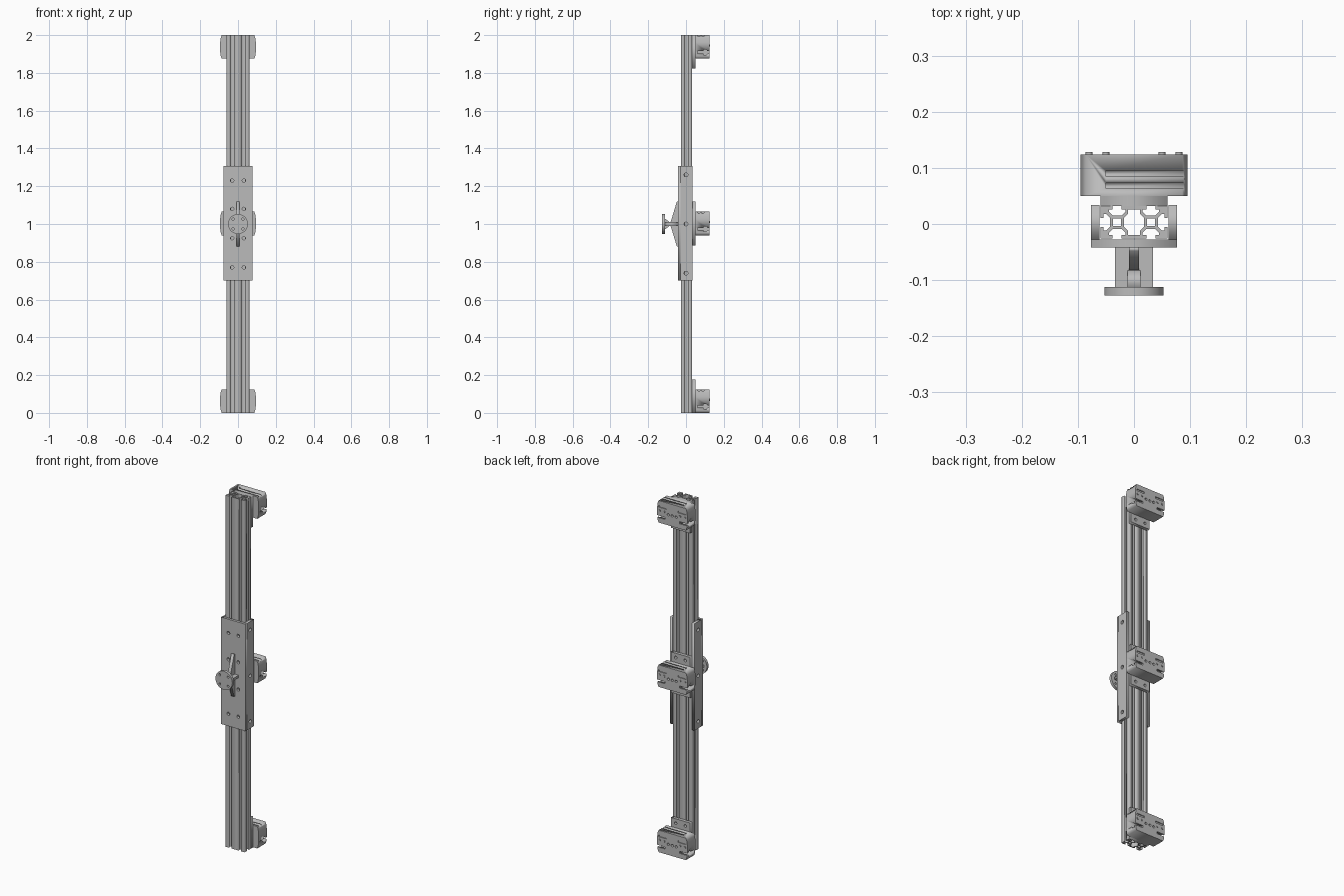
import bpy, bmesh
from math import sin, cos, pi
from mathutils import Matrix

cube = bpy.data.objects.get("Cube")
if cube:
    bpy.data.objects.remove(cube, do_unlink=True)

grey = bpy.data.materials.new("brushed grey")
grey.use_nodes = True
GREY = (0.5, 0.5, 0.5, 1)
grey.diffuse_color = GREY
grey.node_tree.nodes["Principled BSDF"].inputs["Base Color"].default_value = GREY

# Columns give the directions of the section's u, v and the extrusion
AXES = {
    "X": Matrix(((0, 0, 1), (1, 0, 0), (0, 1, 0))),   # u=y v=z
    "Y": Matrix(((0, 1, 0), (0, 0, 1), (1, 0, 0))),   # u=z v=x
    "Z": Matrix.Identity(3),                          # u=x v=y
}


def circle(u, v, r, n=16):
    return [(u + r * cos(2 * pi * i / n), v + r * sin(2 * pi * i / n)) for i in range(n)]


def rect(u0, u1, v0, v1):
    return [(u0, v0), (u1, v0), (u1, v1), (u0, v1)]


def prism(name, axis, lo, hi, *loops):
    """Extrude an outline, with any inner loops as holes, along an axis."""
    cu = bpy.data.curves.new(name, "CURVE")
    cu.dimensions = "2D"
    cu.fill_mode = "BOTH"
    cu.extrude = (hi - lo) / 2
    for loop in loops:
        sp = cu.splines.new("POLY")
        sp.points.add(len(loop) - 1)
        for p, (u, v) in zip(sp.points, loop):
            p.co = (u, v, 0, 1)
        sp.use_cyclic_u = True
    tmp = bpy.data.objects.new(name + "_section", cu)
    bpy.context.collection.objects.link(tmp)
    dg = bpy.context.evaluated_depsgraph_get()
    me = bpy.data.meshes.new_from_object(tmp.evaluated_get(dg))
    bpy.data.objects.remove(tmp, do_unlink=True)
    me.transform(Matrix.Translation((0, 0, (lo + hi) / 2)))
    me.transform(AXES[axis].to_4x4())
    bm = bmesh.new()
    bm.from_mesh(me)
    bmesh.ops.remove_doubles(bm, verts=bm.verts, dist=1e-5)
    bmesh.ops.recalc_face_normals(bm, faces=bm.faces)
    bm.to_mesh(me)
    bm.free()
    me.materials.clear()
    me.materials.append(grey)
    me.name = name
    ob = bpy.data.objects.new(name, me)
    bpy.context.collection.objects.link(ob)
    return ob


def cut(ob, cutters):
    """Subtract the cutters and remove them."""
    for c in cutters:
        m = ob.modifiers.new("cut", "BOOLEAN")
        m.operation, m.solver, m.object = "DIFFERENCE", "EXACT", c
    dg = bpy.context.evaluated_depsgraph_get()
    me = bpy.data.meshes.new_from_object(ob.evaluated_get(dg))
    ob.modifiers.clear()
    ob.data = me
    for c in cutters:
        bpy.data.objects.remove(c, do_unlink=True)


# Slotted double rail: walk around the section, inserting a T-slot per mouth
HX, HY, CY = 0.06, 0.029, 0.003
SLOT = [(-0.008, 0), (-0.008, 0.006), (-0.015, 0.006), (-0.015, 0.010), (-0.008, 0.017)]
SLOT += [(-s, d) for s, d in reversed(SLOT)]


def side(start, along, inward, mouths):
    pts = [start]
    for m in mouths:
        pts += [(start[0] + along[0] * (m + s) + inward[0] * d,
                 start[1] + along[1] * (m + s) + inward[1] * d) for s, d in SLOT]
    return pts


pair = (HX / 2, HX * 1.5)
outline = (side((-HX, CY - HY), (1, 0), (0, 1), pair)
           + side((HX, CY - HY), (0, 1), (-1, 0), (HY,))
           + side((HX, CY + HY), (-1, 0), (0, -1), pair)
           + side((-HX, CY + HY), (0, -1), (1, 0), (HY,)))
quarter = [(0.018, 0.008), (0.011, 0.015), (0.011, 0.023)]
half = quarter + [(-x, y) for x, y in reversed(quarter)]
void = [(x, CY + y) for x, y in half + [(-x, -y) for x, y in half]]
cores = [rect(x - 0.007, x + 0.007, CY - 0.007, CY + 0.007) for x in (-HX / 2, HX / 2)]
prism("rail", "Z", 0, 2, outline, void, *cores)

# Sliding carriage: drilled front plate and two side flanges
Z0, Z1 = 0.7, 1.308
holes = [circle(z, x, 0.009) for z in (0.77, 0.925, 1.08, 1.23) for x in (-0.031, 0.031)]
prism("carriage_plate", "Y", -0.042, -0.028, rect(Z0, Z1, -0.077, 0.077), *holes)
for label, s in (("left", 1), ("right", -1)):
    a, b = sorted((s * 0.0615, s * 0.077))
    prism(label + "_carriage_flange", "X", a, b, rect(-0.028, 0.034, Z0, Z1),
          *[circle(0, z, 0.010) for z in (0.74, 1.0, 1.26)])

# Handle: stem, vertical rib, gusset and drilled disc
prism("handle_stem", "Z", 0.993, 1.007,
      [(-0.034, -0.042), (0.034, -0.042), (0.034, -0.113), (-0.034, -0.113)])
prism("handle_rib", "X", -0.009, 0.009,
      [(-0.042, 0.88), (-0.042, 1.12), (-0.048, 1.12), (-0.082, 1.008),
       (-0.082, 0.992), (-0.048, 0.88)])
prism("handle_gusset", "X", -0.012, 0.012,
      [(-0.113, 0.97), (-0.113, 1.03), (-0.082, 1.006), (-0.082, 0.994)])
disc = prism("handle_disc", "Y", -0.127, -0.112, circle(1, 0, 0.053, 40),
             *[circle(1 + a, b, 0.006) for a in (-0.026, 0.026) for b in (-0.026, 0.026)])
bpy.ops.object.select_all(action="DESELECT")
disc.select_set(True)
bpy.context.view_layer.objects.active = disc
bpy.ops.object.shade_smooth_by_angle()


# Clamp block with bowed ends, keyhole slots, top grooves and screws
def clamp(name, z, base_lo, base_hi):
    h = 0.125
    end = [(0, 0.086), (0.012, 0.091), (0.04, 0.095), (h - 0.04, 0.095),
           (h - 0.012, 0.091), (h, 0.086)]
    shape = [(z + u, v) for u, v in end + [(u, -v) for u, v in reversed(end)]]
    block = prism(name + "_clamp_block", "Y", 0.05, 0.124, shape)
    key = [(0.062, -0.006), (0.092, -0.006), (0.092, -0.014), (0.108, -0.014),
           (0.114, -0.006), (0.14, -0.006)]
    key = [(y, z + 0.034 + d) for y, d in key + [(y, -d) for y, d in reversed(key)]]
    cutters = [prism("cutter", "X", a, b, key) for a, b in ((0.045, 0.11), (-0.11, -0.045))]
    for y in (0.068, 0.09):
        cutters.append(prism("cutter", "X", -0.05, 0.11,
                             rect(y - 0.005, y + 0.005, z + h - 0.008, z + h + 0.01)))
    for x in (-0.025, 0, 0.025):
        cutters.append(prism("cutter", "Y", 0.11, 0.14, circle(z + 0.06, x, 0.007)))
    for a in (-0.085, 0.035):
        cutters.append(prism("cutter", "Y", 0.119, 0.14, rect(z + 0.088, z + 0.098, a, a + 0.05)))
    cut(block, cutters)
    for i, x in enumerate((-0.08, -0.05, 0.05, 0.08)):
        prism(f"{name}_screw_{i + 1}", "Y", 0.122, 0.128, circle(z + 0.07, x, 0.006))
    # Mounting foot with drilled tabs where it extends past the block
    tabs = [t for t in (base_lo + 0.025, base_hi - 0.025) if not z < t < z + h]
    prism(name + "_mounting_foot", "Y", 0.032, 0.05, rect(base_lo, base_hi, -0.06, 0.06),
          *[circle(t, x, 0.008) for t in tabs for x in (-0.03, 0.03)])


clamp("bottom", 0, 0, 0.176)
clamp("middle", 0.94, 0.887, 1.118)
clamp("top", 1.875, 1.824, 2)
